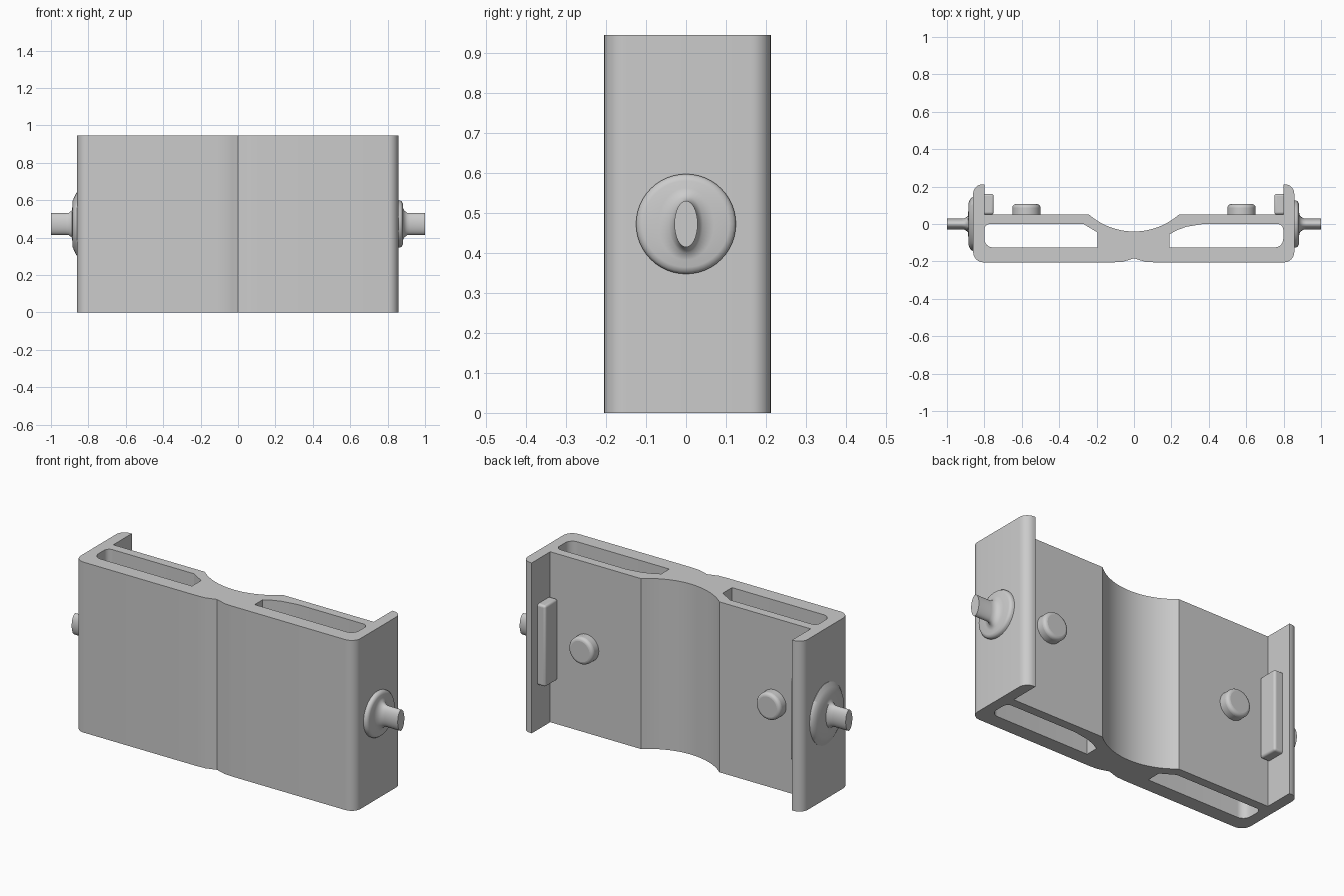
import bpy, bmesh, math
from mathutils import Vector
from mathutils.geometry import interpolate_bezier

cube = bpy.data.objects.get("Cube")
if cube:
    bpy.data.objects.remove(cube, do_unlink=True)

HEIGHT = 0.945
MID = HEIGHT / 2

grey = bpy.data.materials.new("plain_grey")
grey.use_nodes = True
colour = (0.6, 0.6, 0.6, 1)
grey.diffuse_color = colour
grey.node_tree.nodes["Principled BSDF"].inputs["Base Color"].default_value = colour


def finish(obj, angle=35):
    if not obj.data.materials:
        obj.data.materials.append(grey)
    bpy.ops.object.select_all(action='DESELECT')
    obj.select_set(True)
    bpy.context.view_layer.objects.active = obj
    bpy.ops.object.shade_smooth_by_angle(angle=math.radians(angle))


def add_mesh(name, bm):
    bmesh.ops.recalc_face_normals(bm, faces=bm.faces)
    mesh = bpy.data.meshes.new(name)
    bm.to_mesh(mesh)
    bm.free()
    obj = bpy.data.objects.new(name, mesh)
    bpy.context.collection.objects.link(obj)
    return obj


def rounded(corners):
    """Corners are (x, y, radius); a radius of 0 stays sharp."""
    out = []
    for i, (x, y, r) in enumerate(corners):
        p = Vector((x, y))
        if r == 0:
            out.append(p)
            continue
        a = (Vector(corners[i - 1][:2]) - p).normalized() * r
        b = (Vector(corners[(i + 1) % len(corners)][:2]) - p).normalized() * r
        out += interpolate_bezier(p + a, p + a * 0.45, p + b * 0.45, p + b, 9)
    return out


# Body: plan outline with two slots, extruded upright
groove_r = 0.365
groove = []
for i in range(25):
    x = 0.24 - 0.02 * i
    groove.append((x, -0.04 + groove_r - math.sqrt(groove_r ** 2 - x * x), 0))
dent = [(-0.11, -0.205, 0), (-0.06, -0.202, 0), (-0.03, -0.193, 0), (0, -0.183, 0),
        (0.03, -0.193, 0), (0.06, -0.202, 0), (0.11, -0.205, 0)]
outline = ([(-0.86, -0.205, 0.055)] + dent
           + [(0.857, -0.205, 0.055), (0.857, 0.212, 0.05), (0.798, 0.212, 0), (0.798, 0.05, 0)]
           + groove
           + [(-0.80, 0.05, 0), (-0.80, 0.212, 0), (-0.86, 0.212, 0.05)])
right_slot = [(0.19, -0.125, 0), (0.798, -0.125, 0.045), (0.798, 0, 0.03),
              (0.37, 0, 0), (0.28, -0.015, 0), (0.23, -0.033, 0), (0.19, -0.055, 0)]
left_slot = [(-0.195, -0.125, 0), (-0.195, -0.045, 0), (-0.27, 0, 0),
             (-0.80, 0, 0.03), (-0.80, -0.125, 0.045)]

curve = bpy.data.curves.new("body_outline", 'CURVE')
curve.dimensions = '2D'
curve.fill_mode = 'BOTH'
curve.extrude = MID
for loop in (outline, right_slot, left_slot):
    pts = rounded(loop)
    spline = curve.splines.new('POLY')
    spline.points.add(len(pts) - 1)
    for point, p in zip(spline.points, pts):
        point.co = (p.x, p.y, 0, 1)
    spline.use_cyclic_u = True
body = bpy.data.objects.new("body", curve)
bpy.context.collection.objects.link(body)
body.location.z = MID
bpy.ops.object.select_all(action='DESELECT')
body.select_set(True)
bpy.context.view_layer.objects.active = body
bpy.ops.object.convert(target='MESH')
body = bpy.context.view_layer.objects.active
bm = bmesh.new()
bm.from_mesh(body.data)
bmesh.ops.remove_doubles(bm, verts=bm.verts, dist=0.0001)
bmesh.ops.recalc_face_normals(bm, faces=bm.faces)
bm.to_mesh(body.data)
bm.free()
finish(body, 25)


def side_pin(name, side, rings):
    """Flanged oval pin lofted along x from rings of (x, y radius, z radius)."""
    bm = bmesh.new()
    n = 48
    loops = [[bm.verts.new((side * x, ry * math.cos(math.tau * k / n),
                            MID + rz * math.sin(math.tau * k / n))) for k in range(n)]
             for x, ry, rz in rings]
    for a, b in zip(loops, loops[1:]):
        for k in range(n):
            bm.faces.new((a[k], a[(k + 1) % n], b[(k + 1) % n], b[k]))
    bm.faces.new(loops[0])
    bm.faces.new(loops[-1])
    finish(add_mesh(name, bm), 50)


# Pins on the outer side walls
stem = [(0.888, 0.042, 0.072), (0.905, 0.031, 0.06), (0.92, 0.029, 0.058), (1.0, 0.029, 0.058)]
side_pin("left_pin", 1, [(0.84, 0.125, 0.125), (0.868, 0.125, 0.125), (0.877, 0.119, 0.119),
                         (0.881, 0.108, 0.108), (0.881, 0.07, 0.09)] + stem)
side_pin("right_pin", -1, [(0.84, 0.145, 0.17), (0.862, 0.145, 0.17), (0.875, 0.135, 0.145),
                           (0.884, 0.115, 0.125), (0.886, 0.07, 0.09)] + stem)


def bevel(obj, width):
    mod = obj.modifiers.new("soft_edges", 'BEVEL')
    mod.width = width
    mod.segments = 4
    mod.limit_method = 'ANGLE'
    mod.angle_limit = math.radians(50)
    finish(obj)


for side, label in ((1, "left"), (-1, "right")):
    # Round button on the back wall
    bpy.ops.mesh.primitive_cylinder_add(vertices=48, radius=0.075, depth=0.085,
                                        location=(side * 0.575, 0.0635, MID),
                                        rotation=(math.pi / 2, 0, 0))
    button = bpy.context.object
    button.name = label + "_button"
    bevel(button, 0.018)

    # Upright pad inside the side wall
    bm = bmesh.new()
    bmesh.ops.create_cube(bm, size=1)
    bmesh.ops.scale(bm, vec=(0.07, 0.11, 0.45), verts=bm.verts)
    bmesh.ops.translate(bm, vec=(side * 0.785, 0.106, MID), verts=bm.verts)
    bevel(add_mesh(label + "_pad", bm), 0.012)
